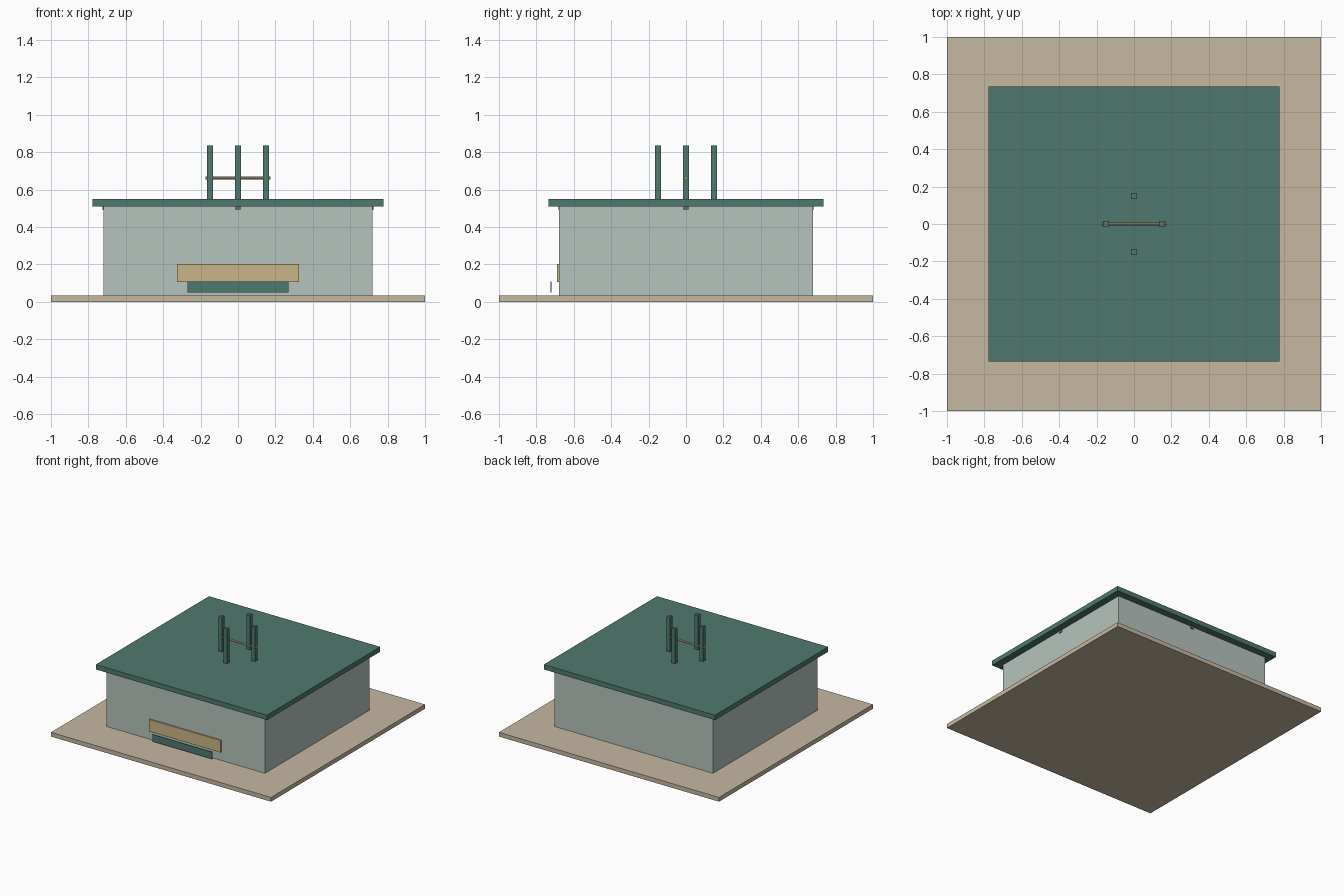
import bpy
from math import radians

cube = bpy.data.objects.get("Cube")
if cube:
    bpy.data.objects.remove(cube, do_unlink=True)


def material(name, hex_code):
    """Flat material from an sRGB hex code, stored as linear values."""
    def linear(c):
        return c / 12.92 if c <= 0.04045 else ((c + 0.055) / 1.055) ** 2.4
    rgb = [linear(b / 255) for b in bytes.fromhex(hex_code)]
    mat = bpy.data.materials.new(name)
    mat.use_nodes = True
    mat.diffuse_color = (*rgb, 1)
    mat.node_tree.nodes["Principled BSDF"].inputs["Base Color"].default_value = (*rgb, 1)
    return mat


sand = material("sand stone", "C6B8A2")
pale = material("pale sage wall", "B7C4BD")
green = material("deep green", "50796F")
ochre = material("ochre", "C9B587")


def box(name, mat, x, y, z):
    """Box spanning the given (low, high) ranges."""
    ranges = (x, y, z)
    bpy.ops.mesh.primitive_cube_add(size=1, location=[(a + b) / 2 for a, b in ranges])
    obj = bpy.context.object
    obj.name = name
    obj.scale = [b - a for a, b in ranges]
    bpy.ops.object.transform_apply(location=False, rotation=False, scale=True)
    obj.data.materials.append(mat)
    return obj


def span(half, centre=0):
    return (centre - half, centre + half)


# Plinth, walls and flat roof
box("plinth", sand, span(1), span(1), (0, 0.035))
box("walls", pale, span(0.72), span(0.678), (0.035, 0.51))
box("roof", green, span(0.778), span(0.735), (0.51, 0.55))

# Crossed ceiling beams whose ends just show under the eaves
box("beam_across", green, span(0.725), span(0.015), (0.49, 0.515))
box("beam_along", green, span(0.015), span(0.683), (0.49, 0.515))

# Front panel and the thin board standing before it
box("front_panel", ochre, span(0.325), (-0.69, -0.678), (0.105, 0.203))
box("front_board", green, span(0.27), (-0.725, -0.719), (0.05, 0.108))

# Four roof posts with a crossbar between two of them
for name, px, py in (("left", 0.15, 0), ("right", -0.15, 0),
                     ("front", 0, -0.15), ("back", 0, 0.15)):
    box(name + "_post", green, span(0.015, px), span(0.015, py), (0.55, 0.835))

bpy.ops.mesh.primitive_cylinder_add(vertices=8, radius=0.008, depth=0.35,
                                    location=(0, 0, 0.662), rotation=(0, radians(90), 0))
bar = bpy.context.object
bar.name = "crossbar"
bar.data.materials.append(ochre)
